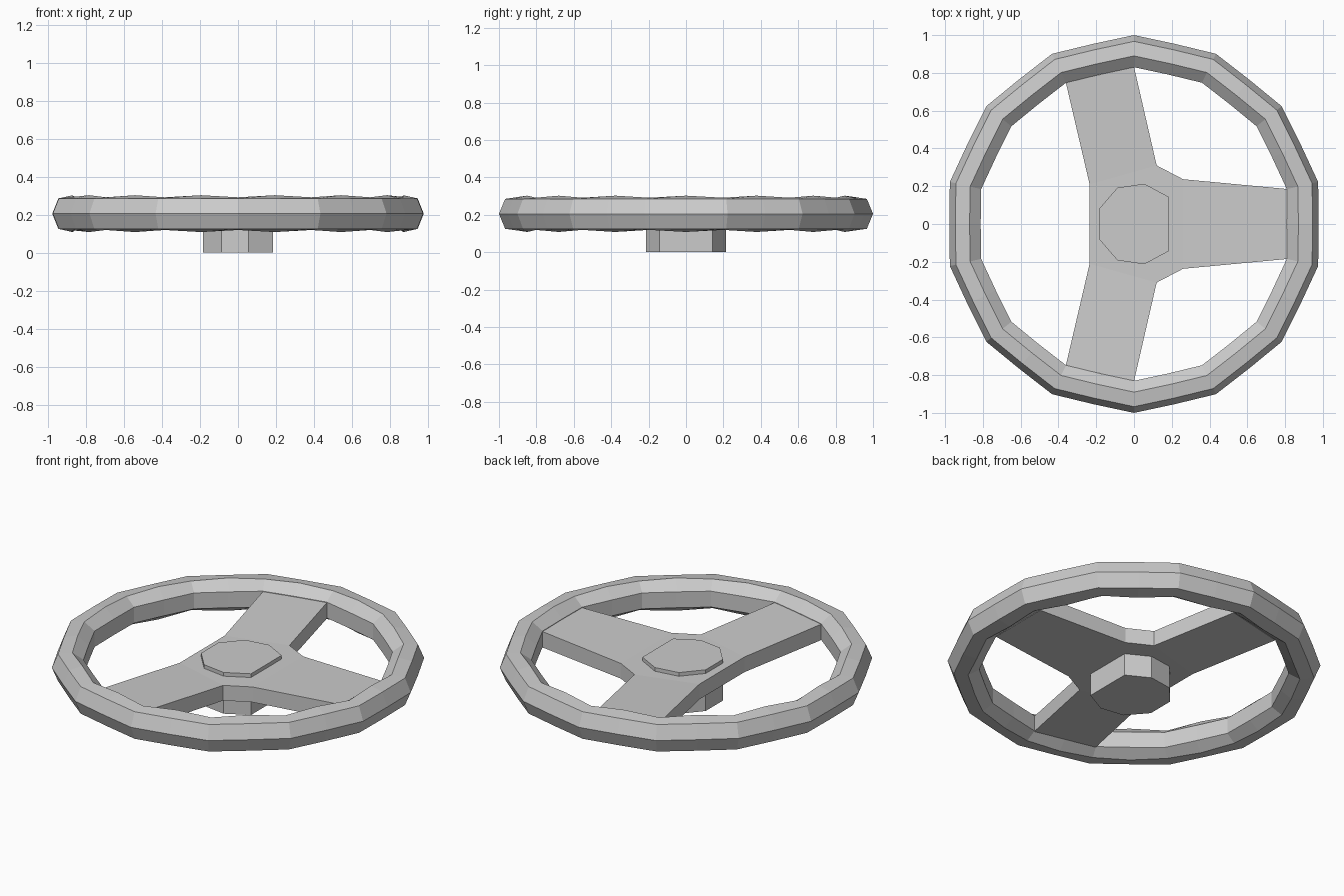
import bpy, bmesh
from math import sin, cos, pi

if "Cube" in bpy.data.objects:
    bpy.data.objects.remove(bpy.data.objects["Cube"])


def finish(name, bm):
    bmesh.ops.recalc_face_normals(bm, faces=bm.faces)
    mesh = bpy.data.meshes.new(name)
    bm.to_mesh(mesh)
    bm.free()
    obj = bpy.data.objects.new(name, mesh)
    bpy.context.collection.objects.link(obj)
    return obj


# Rim: 14-sided ring, every side split in the middle where the section is a little taller
SIDES = 14
MID = 0.205
bm = bmesh.new()
rings = []
for i in range(SIDES * 2):
    a = pi / 2 + i * pi / SIDES
    half = i % 2
    scale = (cos(pi / SIDES) + 0.003) if half else 1.0
    crest = 0.097 if half else 0.086
    profile = [(1.0, 0), (0.967, 0.08), (0.89, crest), (0.83, 0.042),
               (0.83, -0.052), (0.89, -crest), (0.967, -0.08)]
    rings.append([bm.verts.new((r * scale * cos(a), r * scale * sin(a), MID + z))
                  for r, z in profile])
for i, ring in enumerate(rings):
    nxt = rings[(i + 1) % len(rings)]
    for j in range(len(ring)):
        k = (j + 1) % len(ring)
        bm.faces.new((ring[j], nxt[j], nxt[k], ring[k]))
finish("rim", bm)

# Spokes: flat hexagonal centre with three arms rising slightly to the rim
centre = [(0.12, 0.31), (0.26, 0.237), (0.26, -0.237),
          (0.12, -0.31), (-0.235, -0.21), (-0.235, 0.21)]


def rim_point(k):
    a = pi / 2 + k * 2 * pi / SIDES
    return 0.832 * cos(a), 0.832 * sin(a)


# outline order: arm end points follow the centre corner given by the key
ends = {1: (rim_point(-3), rim_point(-4)),
        3: (rim_point(7), rim_point(6)),
        5: (rim_point(1), rim_point(0))}
bm = bmesh.new()
layers = []
for z_centre, z_end in ((0.222, 0.244), (0.132, 0.15)):
    c = [bm.verts.new((x, y, z_centre)) for x, y in centre]
    bm.faces.new(c)
    outline = []
    for i in range(6):
        outline.append(c[i])
        if i in ends:
            e = [bm.verts.new((x, y, z_end)) for x, y in ends[i]]
            bm.faces.new((c[i], e[0], e[1], c[(i + 1) % 6]))
            outline += e
    layers.append(outline)
top, bottom = layers
for i in range(len(top)):
    k = (i + 1) % len(top)
    bm.faces.new((top[i], top[k], bottom[k], bottom[i]))
finish("spokes", bm)

# Hub: eight-sided column through the spokes
half_hub = [(0.185, 0.143), (0.055, 0.213), (-0.088, 0.192), (-0.185, 0.08)]
hub = half_hub + [(x, -y) for x, y in reversed(half_hub)]
bm = bmesh.new()
base = bm.faces.new([bm.verts.new((x, y, 0)) for x, y in hub])
ext = bmesh.ops.extrude_face_region(bm, geom=[base], use_keep_orig=True)
verts = [g for g in ext["geom"] if isinstance(g, bmesh.types.BMVert)]
bmesh.ops.translate(bm, vec=(0, 0, 0.244), verts=verts)
finish("hub", bm)
